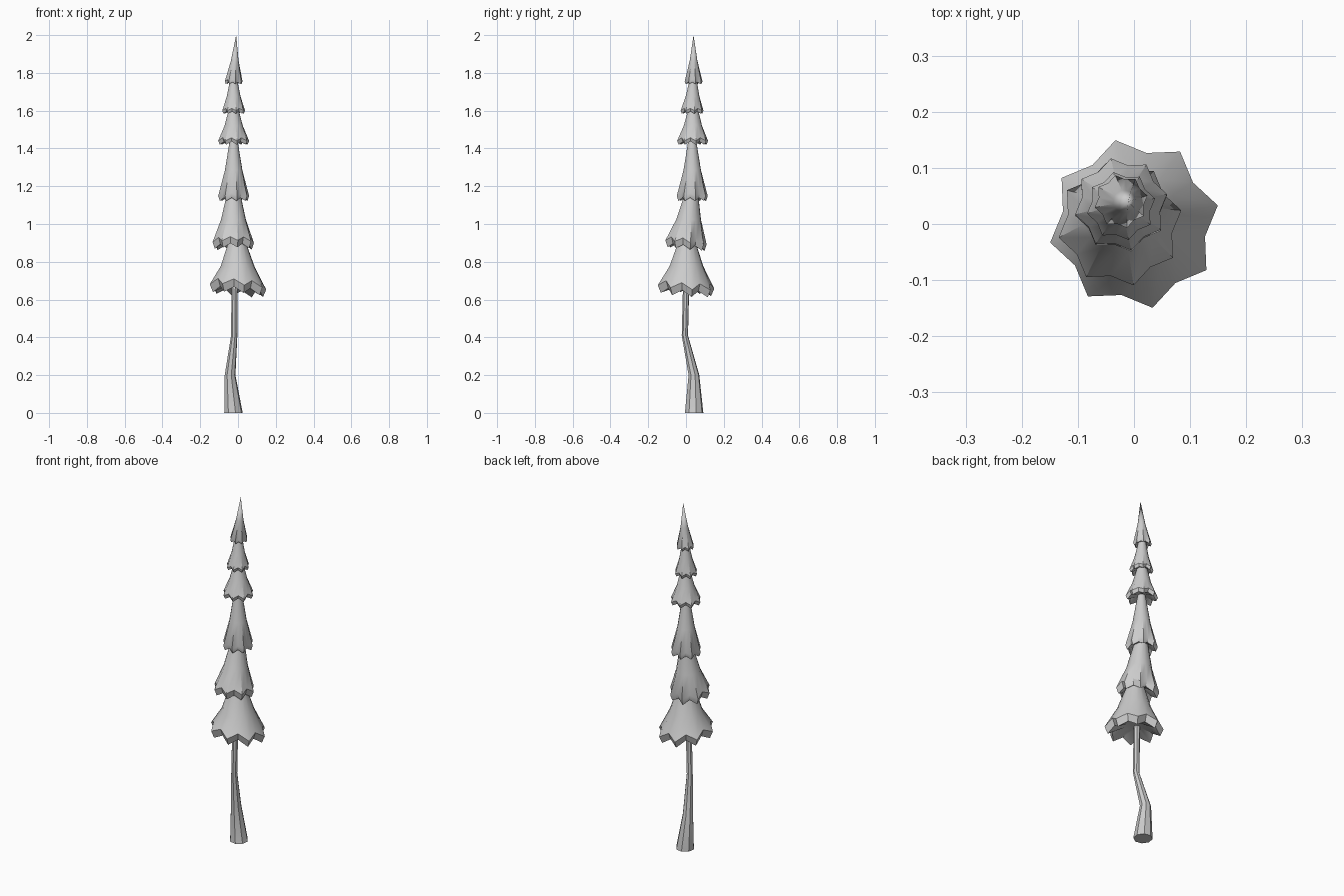
import bpy, bmesh, math
from mathutils import Vector

cube = bpy.data.objects.get("Cube")
if cube:
    bpy.data.objects.remove(cube, do_unlink=True)

grey = bpy.data.materials.new("plain grey")
grey.use_nodes = True
COLOR = (0.6, 0.6, 0.6, 1)
grey.diffuse_color = COLOR
grey.node_tree.nodes["Principled BSDF"].inputs["Base Color"].default_value = COLOR

POINTS = 8
PHASE = math.radians(12.5)


def ring(bm, center, radius, sides, star=0.0, lift=0.0, tilt=(0, 0)):
    """Closed ring; odd vertices are pulled in by star and raised by lift."""
    verts = []
    for i in range(sides):
        a = PHASE + math.tau * i / sides
        r = radius * (1 - star * (i % 2))
        x, y = r * math.cos(a), r * math.sin(a)
        z = lift * (i % 2) + tilt[0] * x + tilt[1] * y
        verts.append(bm.verts.new(Vector(center) + Vector((x, y, z))))
    return verts


def bridge(bm, a, b):
    n = len(a)
    for i in range(n):
        j = (i + 1) % n
        bm.faces.new((a[i], a[j], b[j], b[i]))


def finish(bm, name):
    bmesh.ops.recalc_face_normals(bm, faces=bm.faces)
    mesh = bpy.data.meshes.new(name)
    bm.to_mesh(mesh)
    bm.free()
    mesh.materials.append(grey)
    obj = bpy.data.objects.new(name, mesh)
    bpy.context.collection.objects.link(obj)
    bpy.ops.object.select_all(action='DESELECT')
    obj.select_set(True)
    bpy.context.view_layer.objects.active = obj
    bpy.ops.object.shade_smooth_by_angle(angle=math.radians(35))


def foliage(name, base, radius, lip, top, top_radius, tilt):
    """Flared star skirt with a turned-in lip and a hollow underside."""
    bm = bmesh.new()
    sides = POINTS * 2
    base, top = Vector(base), Vector(top)
    lift = radius * 0.2
    down = Vector((0, 0, lip))
    rings = [
        ring(bm, base + down * 0.3, radius * 0.28, sides),
        ring(bm, base - down, radius * 0.89, sides, 0.16, lift, tilt),
        ring(bm, base, radius, sides, 0.16, lift, tilt),
    ]
    # Concave slope narrowing to the neck
    mid = radius + (top_radius - radius) * 0.57
    rings.append(ring(bm, base.lerp(top, 0.45), mid, sides, 0.04))
    if top_radius > 0:
        rings.append(ring(bm, top, top_radius, sides))
        bm.faces.new(rings[-1])
    else:
        tip = bm.verts.new(top)
        last = rings[-1]
        for i in range(sides):
            bm.faces.new((last[i], last[(i + 1) % sides], tip))
    bm.faces.new(rings[0])
    for a, b in zip(rings, rings[1:]):
        bridge(bm, a, b)
    finish(bm, name)


# Crooked tapering trunk
bm = bmesh.new()
trunk = [ring(bm, c, r, 8) for c, r in (
    ((-0.024, 0.043, 0), 0.05),
    ((-0.042, 0.042, 0.2), 0.029),
    ((-0.02, -0.006, 0.41), 0.017),
    ((-0.018, 0.001, 0.69), 0.017))]
for a, b in zip(trunk, trunk[1:]):
    bridge(bm, a, b)
bm.faces.new(trunk[0])
bm.faces.new(trunk[-1])
finish(bm, "trunk")

# Foliage tiers: base centre, radius, lip height, neck centre, neck radius, tilt
TIERS = (
    ((0, 0, 0.667), 0.153, 0.04, (-0.005, 0.005, 0.91), 0.045, (-0.08, -0.08)),
    ((-0.025, 0, 0.902), 0.112, 0.035, (-0.023, 0.03, 1.17), 0.034, (0, -0.1)),
    ((-0.023, 0.033, 1.148), 0.084, 0.026, (-0.023, 0.033, 1.45), 0.02, (0, 0)),
    ((-0.023, 0.035, 1.44), 0.084, 0.02, (-0.023, 0.038, 1.62), 0.023, (0, 0)),
    ((-0.023, 0.032, 1.6), 0.062, 0.016, (-0.023, 0.038, 1.77), 0.018, (0, 0)),
    ((-0.023, 0.04, 1.755), 0.048, 0.014, (-0.01, 0.04, 2.0), 0, (0, 0)),
)
for number, tier in enumerate(TIERS, 1):
    foliage(f"foliage_tier_{number}", *tier)
